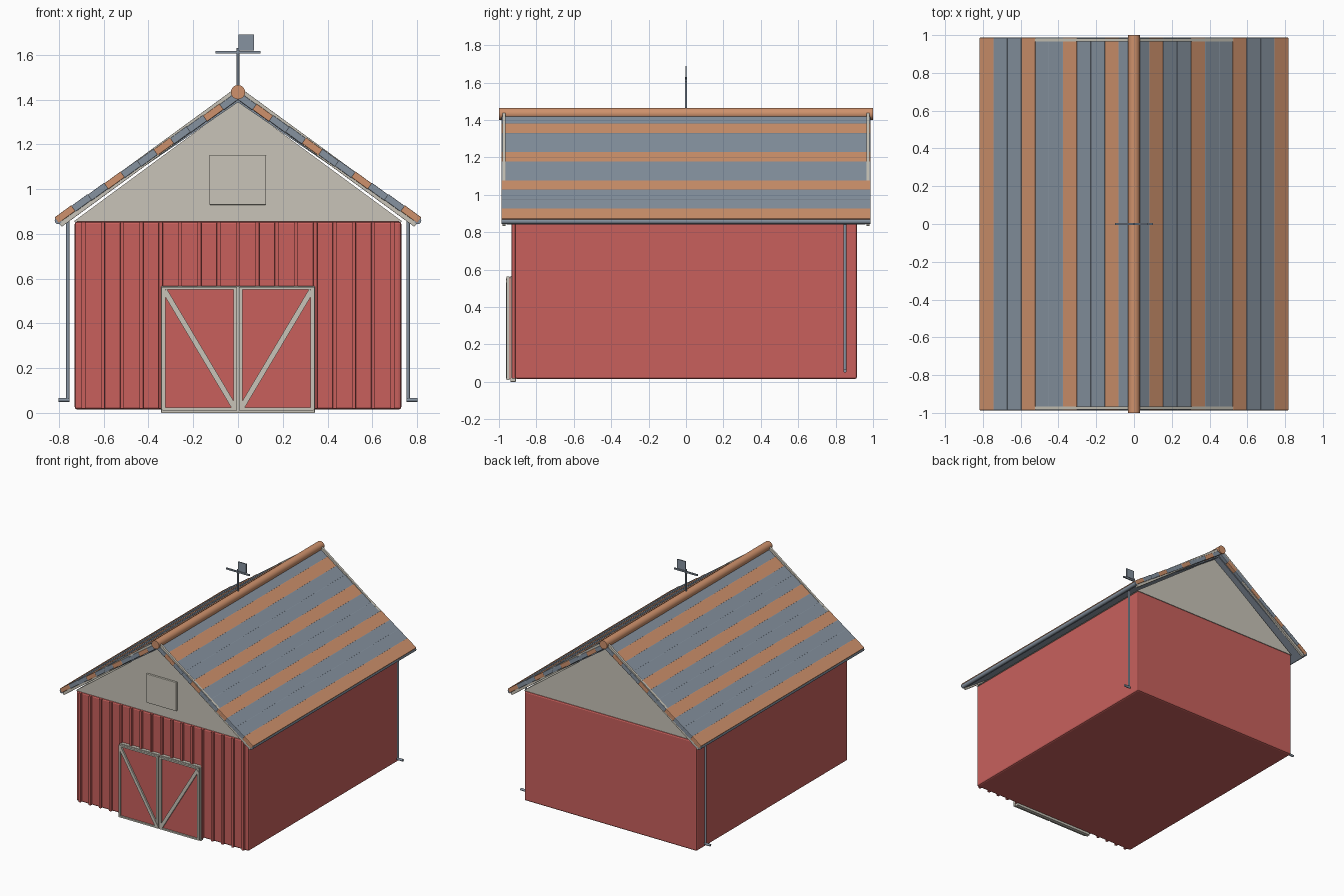
import bpy, bmesh, math
from mathutils import Vector

if "Cube" in bpy.data.objects:
    bpy.data.objects.remove(bpy.data.objects["Cube"])


def material(name, rgb):
    m = bpy.data.materials.new(name)
    m.diffuse_color = (*rgb, 1)
    m.use_nodes = True
    m.node_tree.nodes["Principled BSDF"].inputs["Base Color"].default_value = m.diffuse_color
    return m


RED = material("barn red", (0.58, 0.118, 0.108))
CREAM = material("cream", (0.578, 0.552, 0.479))
COPPER = material("copper", (0.62, 0.285, 0.15))
SLATE = material("slate grey", (0.24, 0.29, 0.352))


def finish(bm, name, mat, bevel=0.0, smooth=False):
    bmesh.ops.recalc_face_normals(bm, faces=bm.faces)
    me = bpy.data.meshes.new(name)
    bm.to_mesh(me)
    bm.free()
    me.materials.append(mat)
    ob = bpy.data.objects.new(name, me)
    bpy.context.collection.objects.link(ob)
    if bevel:
        mod = ob.modifiers.new("Bevel", 'BEVEL')
        mod.width, mod.segments = bevel, 2
    if smooth:
        bpy.ops.object.select_all(action='DESELECT')
        ob.select_set(True)
        bpy.context.view_layer.objects.active = ob
        bpy.ops.object.shade_smooth_by_angle(angle=math.radians(40))
    return ob


def box(name, mat, x, y, z, bevel=0.0):
    """Box from (min, max) ranges."""
    bm = bmesh.new()
    bmesh.ops.create_cube(bm, size=1)
    for v in bm.verts:
        v.co = [r[0] if c < 0 else r[1] for c, r in zip(v.co, (x, y, z))]
    return finish(bm, name, mat, bevel)


def beam(name, mat, a, b, width, y, bevel=0.0):
    """Board between two (x, z) points, with a range in y."""
    a, b = Vector(a), Vector(b)
    d = b - a
    bm = bmesh.new()
    bmesh.ops.create_cube(bm, size=1)
    for v in bm.verts:
        v.co = (v.co.x * d.length, y[0] if v.co.y < 0 else y[1], v.co.z * width)
    ob = finish(bm, name, mat, bevel)
    mid = (a + b) / 2
    ob.location = (mid.x, 0, mid.y)
    ob.rotation_euler.y = -math.atan2(d.y, d.x)
    return ob


def rod(name, mat, a, b, r, sides=16):
    a, b = Vector(a), Vector(b)
    bm = bmesh.new()
    bmesh.ops.create_cone(bm, cap_ends=True, segments=sides, radius1=r, radius2=r,
                          depth=(b - a).length)
    ob = finish(bm, name, mat, 0, True)
    ob.location = (a + b) / 2
    ob.rotation_euler = (b - a).to_track_quat('Z', 'Y').to_euler()
    return ob


# Barn body
box("barn_walls", RED, (-.73, .73), (-.915, .915), (.015, .855), .012)

# Gable block under the roof
bm = bmesh.new()
vs = [bm.verts.new((x, -.912, z)) for x, z in ((-.735, .855), (.735, .855), (0, 1.395))]
ext = bmesh.ops.extrude_face_region(bm, geom=[bm.faces.new(vs)])
for g in ext["geom"]:
    if isinstance(g, bmesh.types.BMVert):
        g.co.y = .912
finish(bm, "gable", CREAM)
box("loft_hatch", CREAM, (-.128, .126), (-.927, -.905), (.93, 1.15), .003)

# Wall battens on the front
for i in range(17):
    x = (i - 8) * .0863
    box(f"wall_batten_{i}", RED, (x - .009, x + .009), (-.932, -.91), (.018, .853), .003)

# Roof: stepped planks, underlay, rake boards, gutters and downspouts
TILT, STEP = .73, .0736
for s, side in ((-1, "left"), (1, "right")):
    for i in range(11):
        x = (i + .5) * STEP
        z = 1.417 - .685 * x
        h = STEP / 2 + .001
        beam(f"roof_plank_{side}_{i}", COPPER if i % 3 == 1 else SLATE,
             (s * (x - h), z + h * TILT), (s * (x + h), z - h * TILT),
             .032, (-.987, .987), .004)
    beam(f"roof_underlay_{side}", SLATE, (0, 1.395), (s * .80, .847), .012, (-.96, .96))
    for e, end in ((-1, "front"), (1, "back")):
        beam(f"rake_board_{end}_{side}", CREAM, (0, 1.433), (s * .80, .849), .043,
             tuple(sorted((e * .965, e * .982))), .002)
    rod(f"gutter_{side}", SLATE, (s * .803, -.986, .859), (s * .803, .986, .859), .016)
    rod(f"downspout_{side}", SLATE, (s * .76, .85, .055), (s * .76, .85, .87), .008, 12)
    rod(f"downspout_outlet_{side}", SLATE, (s * .752, .85, .058), (s * .803, .85, .058), .009, 12)

# Ridge roll
rod("ridge_roll", COPPER, (0, -1, 1.433), (0, 1, 1.433), .032, 20)

# Double barn door with framing and braces
box("door_surround", CREAM, (-.343, .343), (-.938, -.91), (.0, .566), .002)
for s, side in ((-1, "left"), (1, "right")):
    xs = tuple(sorted((s * .004, s * .337)))
    box(f"door_panel_{side}", RED, xs, (-.95, -.93), (.015, .557), .002)
    for part, x in (("inner", .012), ("outer", .333)):
        box(f"door_stile_{part}_{side}", CREAM, tuple(sorted((s * x - .008, s * x + .008))),
            (-.96, -.945), (.012, .562))
    for part, z in (("top", .557), ("bottom", .017)):
        box(f"door_rail_{part}_{side}", CREAM, xs, (-.96, -.945), (z - .006, z + .006))
    beam(f"door_brace_{side}", CREAM, (s * .328, .547), (s * .016, .024), .024, (-.962, -.945))

# Weather vane
rod("vane_pole", SLATE, (0, 0, 1.43), (0, 0, 1.63), .006, 12)
box("vane_bar", SLATE, (-.10, .10), (-.005, .005), (1.605, 1.616))
box("vane_flag", SLATE, (.002, .072), (-.004, .004), (1.62, 1.69))
